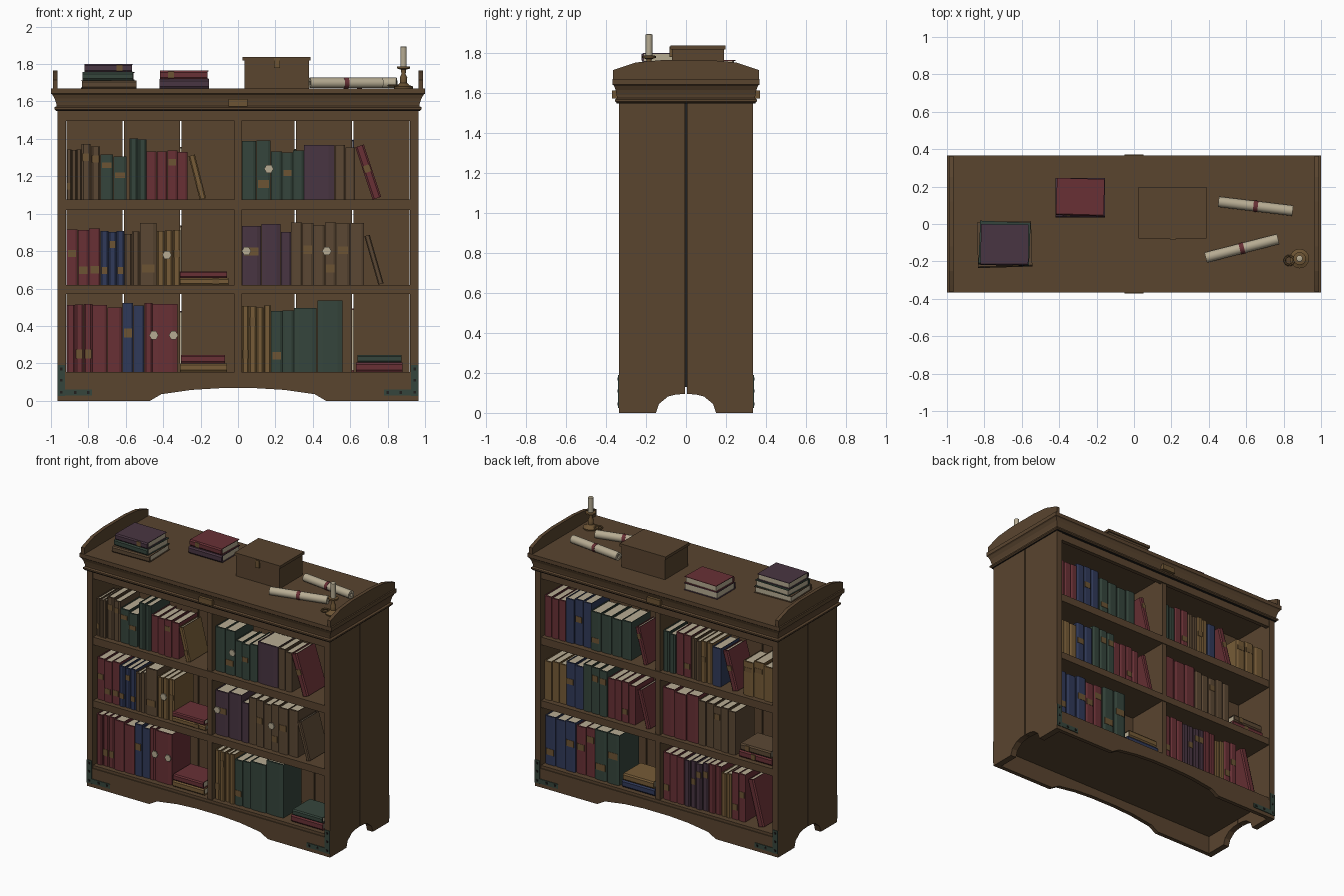
import bpy, bmesh, math, random
from mathutils import Matrix, Vector

if "Cube" in bpy.data.objects:
    bpy.data.objects.remove(bpy.data.objects["Cube"])

random.seed(4)
COLOURS = {
    "wood": (0.100, 0.058, 0.028), "red": (0.140, 0.030, 0.036),
    "green": (0.036, 0.060, 0.045), "blue": (0.030, 0.042, 0.100),
    "purple": (0.066, 0.036, 0.054), "tan": (0.180, 0.105, 0.038),
    "leather": (0.105, 0.064, 0.034), "cream": (0.470, 0.410, 0.290),
    "dark": (0.015, 0.013, 0.012), "brass": (0.150, 0.088, 0.034)}
NAMES = list(COLOURS)
MATS = []
for n, c in COLOURS.items():
    m = bpy.data.materials.new(n)
    m.diffuse_color = (*c, 1)
    m.use_nodes = True
    m.node_tree.nodes["Principled BSDF"].inputs["Base Color"].default_value = m.diffuse_color
    MATS.append(m)
I = Matrix.Identity(4)


def finish(bm, name, smooth=False):
    bmesh.ops.recalc_face_normals(bm, faces=bm.faces)
    used = sorted({f.material_index for f in bm.faces})
    for f in bm.faces:
        f.material_index = used.index(f.material_index)
    me = bpy.data.meshes.new(name)
    bm.to_mesh(me)
    bm.free()
    for i in used:
        me.materials.append(MATS[i])
    ob = bpy.data.objects.new(name, me)
    bpy.context.collection.objects.link(ob)
    if smooth:
        bpy.ops.object.select_all(action='DESELECT')
        ob.select_set(True)
        bpy.context.view_layer.objects.active = ob
        bpy.ops.object.shade_smooth_by_angle(angle=math.radians(40))
    return ob


def loft(bm, rings, mat, M=I):
    """Skin a list of equal rings of points and cap both ends."""
    k = NAMES.index(mat)
    rows = [[bm.verts.new(M @ Vector(p)) for p in r] for r in rings]
    faces = [bm.faces.new(rows[0]), bm.faces.new(rows[-1])]
    for a, b in zip(rows, rows[1:]):
        n = len(a)
        faces += [bm.faces.new((a[i], a[(i + 1) % n], b[(i + 1) % n], b[i])) for i in range(n)]
    for f in faces:
        f.material_index = k


def prism(bm, pts, axis, a, b, mat, M=I):
    place = {"x": lambda u, v, t: (t, u, v), "y": lambda u, v, t: (u, t, v), "z": lambda u, v, t: (u, v, t)}[axis]
    loft(bm, [[place(u, v, t) for u, v in pts] for t in (a, b)], mat, M)


def box(bm, x0, x1, y0, y1, z0, z1, mat, M=I):
    prism(bm, [(x0, y0), (x1, y0), (x1, y1), (x0, y1)], "z", z0, z1, mat, M)


def lathe(bm, profile, mat, M=I, n=16):
    ang = [2 * math.pi * i / n for i in range(n)]
    loft(bm, [[(r * math.cos(a), r * math.sin(a), z) for a in ang] for r, z in profile], mat, M)


def book(bm, M, t, d, h, mat, band=True):
    """Local frame: thickness on x, spine at y=0, height on z."""
    c = min(0.004, t * 0.2)
    prism(bm, [(0, 0.008), (t * 0.2, 0.001), (t * 0.8, 0.001), (t, 0.008), (t, 0.014), (0, 0.014)], "z", 0, h, mat, M)
    box(bm, 0, c, 0.014, d, 0, h, mat, M)
    box(bm, t - c, t, 0.014, d, 0, h, mat, M)
    box(bm, c, t - c, 0.014, d - 0.007, 0.006, h - 0.006, "cream", M)
    if band and random.random() < 0.4:
        z = h * random.choice((0.2, 0.5, 0.7))
        box(bm, t * 0.12, t * 0.88, -0.001, 0.008, z, z + h * 0.13, "brass", M)


def flat(bm, M, x0, x1, y, z0, z1, d, mat):
    R = Matrix.Translation((x1, y, z0)) @ Matrix.Rotation(-math.pi / 2, 4, "Y")
    book(bm, M @ R, z1 - z0, d, x1 - x0, mat)


SPINE = -0.30


def row(name, M, z, groups, lean=None, stack=()):
    """groups: colour, start, end, count, height; lean: colour, x, thickness, height, angle."""
    bm = bmesh.new()
    for mat, a, b, n, h in groups:
        w = (b - a) / n
        for i in range(n):
            T = Matrix.Translation((a + i * w, SPINE + random.uniform(0, 0.012), z))
            book(bm, M @ T, w * 0.97, random.uniform(0.2, 0.23), h + random.uniform(-0.008, 0.008), mat)
    if lean:
        mat, x, t, h, ang = lean
        T = Matrix.Translation((x, SPINE, z)) @ Matrix.Rotation(-ang, 4, "Y")
        book(bm, M @ T, t, 0.21, h, mat)
    for mat, x0, x1, z0, z1 in stack:
        flat(bm, M, x0, x1, SPINE, z + z0, z + z1, 0.2, mat)
    finish(bm, name)


TURN = Matrix.Rotation(math.pi, 4, "Z")
SIDES = (("front", I), ("back", TURN))

# end panels: two boards per end with a seam and an arched foot
bm = bmesh.new()
half = [(0.335, 0), (0.15, 0), (0.135, 0.045), (0.09, 0.082), (0.05, 0.092), (0.004, 0.095), (0.004, 1.56), (0.335, 1.56)]
for s in (-1, 1):
    for k in (-1, 1):
        prism(bm, [(k * y, z) for y, z in half], "x", s * 0.92, s * 0.965, "wood")
    box(bm, s * 0.921, s * 0.93, -0.01, 0.01, 0.13, 1.56, "dark")
finish(bm, "end_panels")

# shelves, ceiling, divider and plank back
bm = bmesh.new()
for z0, z1 in ((0.13, 0.155), (0.57, 0.62), (1.02, 1.075), (1.535, 1.56)):
    box(bm, -0.92, 0.92, -0.328, 0.328, z0, z1, "wood")
finish(bm, "shelves")
bm = bmesh.new()
box(bm, -0.018, 0.018, -0.322, 0.322, 0.155, 1.54, "wood")
finish(bm, "divider")
bm = bmesh.new()
for i in range(-3, 3):
    box(bm, i * 0.307 + 0.004, (i + 1) * 0.307 - 0.004, -0.01, 0.01, 0.155, 1.54, "wood")
finish(bm, "back_planks")

# scalloped aprons, top rails, corner irons and name plates on both faces
arch = [(0.47, 0), (0.41, 0.035), (0.25, 0.058), (0.1, 0.067)]
apron = [(-0.92, 0)] + [(-x, z) for x, z in arch] + arch[::-1] + [(0.92, 0), (0.92, 0.135), (-0.92, 0.135)]
for side, M in SIDES:
    bm = bmesh.new()
    prism(bm, apron, "y", -0.334, -0.305, "wood", M)
    box(bm, -0.92, 0.92, -0.33, -0.30, 1.495, 1.55, "wood", M)
    finish(bm, side + "_apron_and_rail")
    bm = bmesh.new()
    for s in (-1, 1):
        box(bm, s * 0.924, s * 0.964, -0.339, -0.334, 0.025, 0.19, "green", M)
        box(bm, s * 0.78, s * 0.924, -0.339, -0.333, 0.027, 0.06, "green", M)
        for x, z in ((0.944, 0.17), (0.944, 0.11), (0.944, 0.045), (0.87, 0.044), (0.8, 0.044)):
            box(bm, s * (x - 0.007), s * (x + 0.007), -0.342, -0.338, z - 0.007, z + 0.007, "dark", M)
    finish(bm, side + "_corner_irons")
    bm = bmesh.new()
    box(bm, -0.052, 0.052, -0.371, -0.345, 1.573, 1.612, "brass", M)
    finish(bm, side + "_name_plate")

# moulded cornice and top
bm = bmesh.new()
prof = [(0.972, 0.345, 1.55), (0.982, 0.355, 1.558), (0.982, 0.355, 1.568), (0.97, 0.345, 1.575), (0.972, 0.347, 1.59),
        (0.98, 0.352, 1.615), (0.992, 0.36, 1.636), (1.0, 0.367, 1.642), (1.0, 0.367, 1.67)]
loft(bm, [[(-x, -y, z), (x, -y, z), (x, y, z), (-x, y, z)] for x, y, z in prof], "wood")
box(bm, -0.973, 0.973, -0.347, 0.347, 1.549, 1.552, "dark")
finish(bm, "cornice_top")

# shaped gallery boards at each end of the top
bm = bmesh.new()
g = [(0.364, 1.66), (0.364, 1.715), (0.33, 1.727), (0.25, 1.753), (0.12, 1.765)]
for s in (-1, 1):
    prism(bm, [(-y, z) for y, z in g] + g[::-1], "x", s * 0.965, s * 0.99, "wood")
finish(bm, "gallery_boards")

# front books
Z1, Z2, Z3 = 1.075, 0.62, 0.155
row("front_books_top_left", I, Z1, [
    ("leather", -0.917, -0.837, 3, 0.27), ("leather", -0.837, -0.735, 2, 0.29), ("green", -0.735, -0.595, 2, 0.235),
    ("green", -0.58, -0.488, 2, 0.32), ("red", -0.488, -0.268, 4, 0.26)], ("tan", -0.205, 0.035, 0.24, 0.25))
row("front_books_top_right", I, Z1, [
    ("green", 0.021, 0.177, 2, 0.32), ("green", 0.177, 0.354, 3, 0.255), ("purple", 0.354, 0.52, 1, 0.295),
    ("leather", 0.52, 0.627, 2, 0.285)], ("red", 0.72, 0.048, 0.295, 0.32))
row("front_books_middle_left", I, Z2, [
    ("red", -0.917, -0.735, 3, 0.295), ("blue", -0.735, -0.606, 3, 0.285), ("leather", -0.606, -0.525, 2, 0.28),
    ("leather", -0.525, -0.434, 1, 0.335), ("tan", -0.434, -0.305, 3, 0.29)],
    stack=[("tan", -0.31, -0.05, 0, 0.036), ("red", -0.31, -0.06, 0.036, 0.072)])
row("front_books_middle_right", I, Z2, [
    ("purple", 0.021, 0.23, 2, 0.32), ("purple", 0.23, 0.284, 1, 0.285), ("leather", 0.284, 0.525, 4, 0.325),
    ("leather", 0.525, 0.676, 2, 0.325)], ("leather", 0.75, 0.03, 0.27, 0.28))
row("front_books_bottom_left", I, Z3, [
    ("red", -0.917, -0.777, 3, 0.36), ("red", -0.777, -0.617, 2, 0.35), ("blue", -0.617, -0.5, 2, 0.36),
    ("red", -0.5, -0.456, 1, 0.36), ("red", -0.456, -0.32, 1, 0.36)],
    stack=[("tan", -0.31, -0.06, 0, 0.045), ("red", -0.305, -0.07, 0.045, 0.09)])
row("front_books_bottom_right", I, Z3, [
    ("tan", 0.021, 0.177, 4, 0.35), ("green", 0.177, 0.3, 2, 0.325), ("green", 0.3, 0.424, 1, 0.335),
    ("green", 0.424, 0.563, 1, 0.375)],
    stack=[("red", 0.63, 0.88, 0, 0.05), ("green", 0.64, 0.875, 0.05, 0.09)])

# back books, listed left to right as seen from behind
row("back_books_top_left", TURN, Z1, [
    ("red", -0.917, -0.75, 3, 0.29), ("blue", -0.75, -0.55, 3, 0.32), ("green", -0.55, -0.23, 4, 0.27)],
    ("red", -0.13, 0.035, 0.26, 0.26))
row("back_books_top_right", TURN, Z1, [
    ("green", 0.021, 0.12, 2, 0.28), ("red", 0.12, 0.24, 2, 0.3), ("leather", 0.24, 0.32, 2, 0.29),
    ("tan", 0.32, 0.41, 2, 0.29), ("blue", 0.41, 0.48, 1, 0.28), ("tan", 0.66, 0.9, 3, 0.25)],
    ("red", 0.575, 0.045, 0.28, 0.28))
row("back_books_middle_left", TURN, Z2, [
    ("tan", -0.917, -0.75, 3, 0.28), ("blue", -0.75, -0.61, 2, 0.31), ("green", -0.61, -0.42, 3, 0.33),
    ("red", -0.42, -0.2, 4, 0.28)], ("red", -0.11, 0.035, 0.27, 0.26))
row("back_books_middle_right", TURN, Z2, [
    ("red", 0.021, 0.3, 3, 0.33), ("leather", 0.3, 0.6, 5, 0.31)],
    stack=[("red", 0.63, 0.89, 0, 0.05), ("leather", 0.64, 0.88, 0.05, 0.1)])
row("back_books_bottom_left", TURN, Z3, [
    ("blue", -0.917, -0.67, 3, 0.35), ("red", -0.67, -0.52, 2, 0.34), ("green", -0.52, -0.32, 2, 0.35)],
    stack=[("blue", -0.3, -0.04, 0, 0.05), ("tan", -0.29, -0.05, 0.05, 0.1)])
row("back_books_bottom_right", TURN, Z3, [
    ("red", 0.021, 0.19, 3, 0.34), ("purple", 0.19, 0.38, 4, 0.33), ("red", 0.38, 0.48, 2, 0.34),
    ("tan", 0.48, 0.56, 2, 0.31), ("red", 0.56, 0.67, 2, 0.33)], ("red", 0.78, 0.05, 0.33, 0.26))

# pale emblems on a few spines
bm = bmesh.new()
for x, z in ((0.165, 1.24), (0.045, 0.8), (0.475, 0.8), (-0.45, 0.35), (-0.345, 0.35), (-0.38, 0.78)):
    T = Matrix.Translation((x, SPINE - 0.003, z)) @ Matrix.Rotation(math.pi / 2, 4, "X")
    lathe(bm, [(0.025, -0.006), (0.025, 0.002)], "cream", T, 6)
finish(bm, "spine_emblems")

# book stacks on top
bm = bmesh.new()
for x, y, rot, w, d, z0, z1, mat in (
        (-0.692, -0.11, 0.03, 0.29, 0.245, 1.67, 1.713, "leather"), (-0.692, -0.105, -0.04, 0.27, 0.235, 1.713, 1.757, "green"),
        (-0.692, -0.112, -0.01, 0.255, 0.22, 1.757, 1.8, "purple"), (-0.287, 0.14, 0.0, 0.265, 0.21, 1.67, 1.72, "purple"),
        (-0.287, 0.143, -0.03, 0.255, 0.2, 1.72, 1.765, "red")):
    M = Matrix.Translation((x, y, 0)) @ Matrix.Rotation(rot, 4, "Z")
    flat(bm, M, -w / 2, w / 2, -d / 2, z0, z1, d, mat)
finish(bm, "top_book_stacks")

# lidded box with clasp
bm = bmesh.new()
box(bm, 0.034, 0.38, -0.07, 0.19, 1.67, 1.818, "wood")
box(bm, 0.025, 0.388, -0.077, 0.197, 1.818, 1.838, "wood")
box(bm, 0.193, 0.225, -0.083, -0.069, 1.78, 1.832, "brass")
finish(bm, "lidded_box")

# tied scrolls
bm = bmesh.new()
for x, y, a in ((0.577, -0.13, 0.25), (0.65, 0.095, -0.12)):
    M = Matrix.Translation((x, y, 1.699)) @ Matrix.Rotation(a, 4, "Z") @ Matrix.Rotation(math.pi / 2, 4, "Y")
    lathe(bm, [(0.012, -0.19), (0.012, -0.2), (0.028, -0.2), (0.028, 0.2), (0.012, 0.2), (0.012, 0.19)], "cream", M, 12)
    lathe(bm, [(0.03, -0.012), (0.03, 0.012)], "red", M, 12)
finish(bm, "scrolls", True)

# candlestick, candle and finger ring
C = Matrix.Translation((0.885, -0.185, 1.67))
bm = bmesh.new()
lathe(bm, [(0.05, 0), (0.052, 0.01), (0.03, 0.018), (0.018, 0.03), (0.02, 0.06), (0.011, 0.075), (0.014, 0.1),
           (0.034, 0.106), (0.034, 0.116), (0.02, 0.118)], "brass", C)
ring = [(0.885 - 0.055 + 0.025 * math.cos(i * math.pi / 6), -0.195 + 0.025 * math.sin(i * math.pi / 6)) for i in range(12)]
for (x0, y0), (x1, y1) in zip(ring, ring[1:] + ring[:1]):
    q = Vector((x1 - x0, y1 - y0, 0))
    M = Matrix.Translation((x0, y0, 1.685)) @ q.to_track_quat('Z', 'Y').to_matrix().to_4x4()
    lathe(bm, [(0.006, 0), (0.006, q.length)], "brass", M, 6)
finish(bm, "candlestick", True)
bm = bmesh.new()
lathe(bm, [(0.017, 0.116), (0.017, 0.222), (0.012, 0.225)], "cream", C)
finish(bm, "candle", True)
